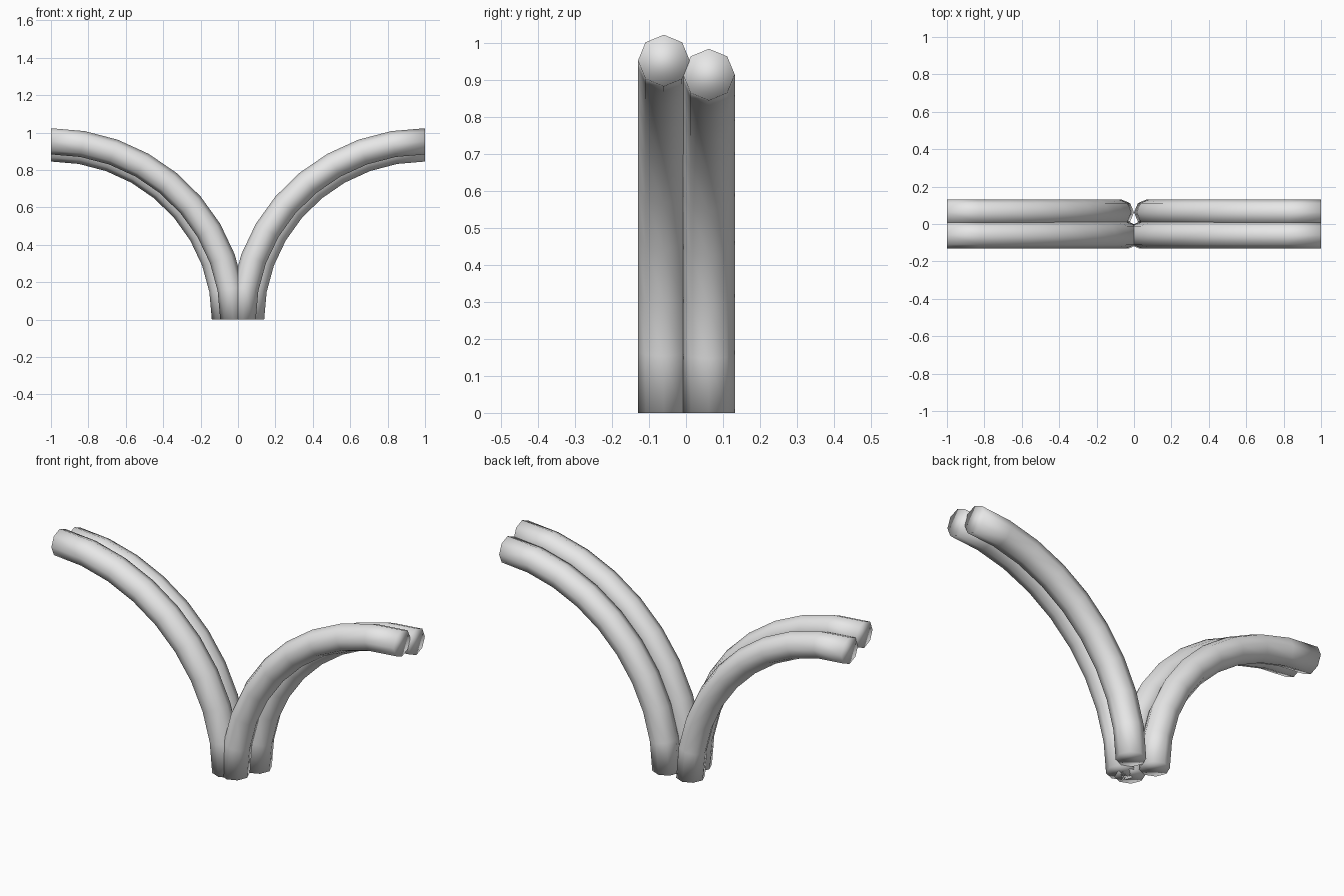
import bpy, bmesh, math
from mathutils import Vector

cube = bpy.data.objects.get("Cube")
if cube:
    bpy.data.objects.remove(cube, do_unlink=True)

SIDES, STEPS = 8, 9

grey = bpy.data.materials.new("plain_grey")
grey.use_nodes = True
colour = (0.8, 0.8, 0.8, 1)
grey.diffuse_color = colour
grey.node_tree.nodes["Principled BSDF"].inputs["Base Color"].default_value = colour


def arched_tube(name, side, y, reach, rise, radius):
    """Octagonal tube swept along a quarter ellipse from the foot to the tip."""
    bm = bmesh.new()
    rings = []
    for i in range(STEPS + 1):
        a = math.pi / 2 * i / STEPS
        centre = Vector((1 - reach * math.cos(a), y, rise * math.sin(a)))
        outward = Vector((-math.cos(a), 0, math.sin(a)))
        ring = []
        for k in range(SIDES):
            t = math.tau * k / SIDES
            p = centre + radius * (math.cos(t) * outward + math.sin(t) * Vector((0, 1, 0)))
            ring.append(bm.verts.new((side * p.x, p.y, p.z)))
        rings.append(ring)
    for r, s in zip(rings, rings[1:]):
        for k in range(SIDES):
            n = (k + 1) % SIDES
            bm.faces.new((r[k], r[n], s[n], s[k]))
    bm.faces.new(rings[0])
    bm.faces.new(rings[-1])
    bmesh.ops.recalc_face_normals(bm, faces=bm.faces)
    mesh = bpy.data.meshes.new(name)
    bm.to_mesh(mesh)
    bm.free()
    mesh.materials.append(grey)
    mesh.shade_smooth()
    obj = bpy.data.objects.new(name, mesh)
    bpy.context.collection.objects.link(obj)
    return obj


# Taller front tube and lower back tube on each side
for label, side in (("left", 1), ("right", -1)):
    arched_tube(label + "_front_tube", side, -0.06, 0.975, 0.953, 0.07)
    arched_tube(label + "_back_tube", side, 0.062, 0.93, 0.915, 0.07)
